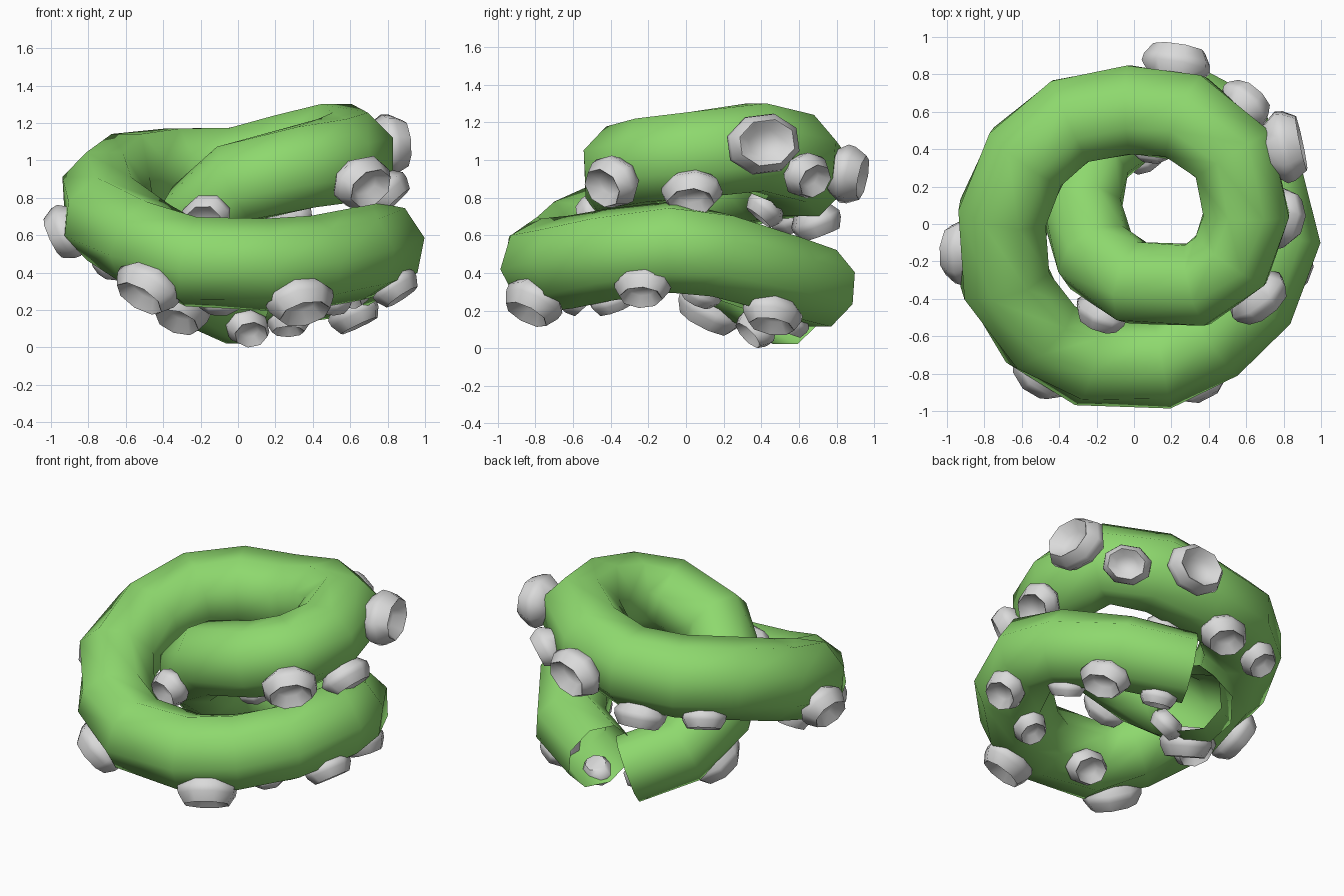
import bpy, bmesh, math
from mathutils import Vector

if "Cube" in bpy.data.objects:
    bpy.data.objects.remove(bpy.data.objects["Cube"])


def material(name, colour):
    m = bpy.data.materials.new(name)
    m.diffuse_color = (*colour, 1)
    m.use_nodes = True
    m.node_tree.nodes["Principled BSDF"].inputs["Base Color"].default_value = m.diffuse_color
    return m


GREEN = material("leaf green", (0.27, 0.69, 0.155))
GREY = material("light grey", (0.70, 0.70, 0.70))
SIDES = 8

# Centre line of the coil, from the outer open end to the inner open end
PATH = [Vector(p) for p in (
    (0.15, 0.71, 0.34), (0.50, 0.52, 0.40), (0.70, 0.16, 0.52), (0.755, -0.07, 0.56),
    (0.63, -0.40, 0.52), (0.41, -0.61, 0.48), (0.15, -0.745, 0.465), (-0.25, -0.735, 0.48),
    (-0.50, -0.59, 0.58), (-0.69, -0.30, 0.71), (-0.70, 0.06, 0.84), (-0.57, 0.36, 0.93),
    (-0.34, 0.55, 0.955), (-0.02, 0.61, 0.96), (0.28, 0.57, 1.03), (0.53, 0.37, 1.09),
    (0.60, 0.05, 1.05), (0.52, -0.19, 1.02), (0.34, -0.325, 0.985), (0.00, -0.315, 0.90),
    (-0.20, -0.18, 0.72), (-0.28, 0.08, 0.50), (-0.22, 0.36, 0.35), (0.04, 0.57, 0.23))]
N = len(PATH)


def tube_radius(i):
    return 0.215 + 0.042 * min(1, (i + 1) / 5, (N - 1 - i) / 9) - 0.01 * (3 < i < 9)


def ring(bm, centre, u, v, r, phase=0.5):
    return [bm.verts.new(centre + r * (u * math.cos(a) + v * math.sin(a)))
            for a in (math.tau * (k + phase) / SIDES for k in range(SIDES))]


def bridge(bm, a, b):
    for k in range(SIDES):
        j = (k + 1) % SIDES
        bm.faces.new((a[k], a[j], b[j], b[k]))


def finish(bm, name, mat, angle):
    me = bpy.data.meshes.new(name)
    bmesh.ops.recalc_face_normals(bm, faces=bm.faces)
    bm.to_mesh(me)
    bm.free()
    me.materials.append(mat)
    ob = bpy.data.objects.new(name, me)
    bpy.context.collection.objects.link(ob)
    bpy.ops.object.select_all(action='DESELECT')
    ob.select_set(True)
    bpy.context.view_layer.objects.active = ob
    bpy.ops.object.shade_smooth_by_angle(angle=math.radians(angle))
    return ob


# Coiled arm: slightly twisting octagon swept along the centre line, ends open
bm = bmesh.new()
last = None
for i, p in enumerate(PATH):
    t = (PATH[min(i + 1, N - 1)] - PATH[max(i - 1, 0)]).normalized()
    side = t.cross(Vector((0, 0, 1))).normalized()
    phase = max(-0.5, min(0.5, (i - 5) / 8))
    cur = ring(bm, p, side, side.cross(t), tube_radius(i), phase)
    if last:
        bridge(bm, last, cur)
    last = cur
finish(bm, "coiled_arm", GREEN, 80)

# Suckers: approximate place and radius, snapped to the arm surface
LOWER = ((-0.92, -0.15, 0.64, 0.15), (-0.50, -0.80, 0.32, 0.16), (0.34, -0.82, 0.25, 0.16),
         (-0.33, 0.09, 0.14, 0.16), (0.07, 0.33, 0.09, 0.11), (-0.10, -0.52, 0.24, 0.12),
         (0.27, 0.55, 0.14, 0.10), (0.62, 0.46, 0.20, 0.14), (0.83, -0.23, 0.36, 0.13),
         (0.60, 0.07, 0.30, 0.10), (0.50, -0.40, 0.28, 0.11), (-0.66, -0.20, 0.45, 0.12),
         (-0.51, 0.53, 0.78, 0.12))
UPPER = ((-0.14, 0.69, 0.70, 0.14), (0.24, 0.93, 0.93, 0.16),
         (0.65, 0.70, 0.90, 0.13), (0.84, 0.42, 1.11, 0.17), (0.67, -0.40, 0.90, 0.15),
         (-0.16, -0.42, 0.73, 0.13), (0.80, 0.03, 0.84, 0.14), (0.27, -0.22, 0.74, 0.11),
         (0.10, 0.42, 0.76, 0.11))
CUP = ((0.65, -0.6), (1.0, -0.1), (0.97, 0.15), (0.76, 0.55), (0.72, 0.53), (0.45, 0.15))


def nearest(p):
    best = None
    for i in range(N - 1):
        a, d = PATH[i], PATH[i + 1] - PATH[i]
        f = max(0, min(1, (p - a).dot(d) / d.length_squared))
        c = a + d * f
        if best is None or (p - c).length < (p - best[0]).length:
            best = (c, tube_radius(i + f), d)
    return best


for n, (x, y, z, r) in enumerate(LOWER + UPPER):
    p = Vector((x, y, z))
    c, tr, along = nearest(p)
    out = (p - c).normalized()
    base = c + out * (tr + (0.025 if n >= len(LOWER) else -0.005))
    u = (along - out * along.dot(out)).normalized()
    v = out.cross(u)
    bm = bmesh.new()
    last = None
    for rad, h in CUP:
        # Cups are a little longer along the arm than across it
        cur = ring(bm, base + out * h * r, u * 1.2, v * 0.98, rad * r)
        if last:
            bridge(bm, last, cur)
        else:
            bm.faces.new(cur)
        last = cur
    bm.faces.new(last)
    finish(bm, f"sucker_{n + 1}", GREY, 55)

# Stand the model on the ground
obs = list(bpy.context.collection.objects)
low = min(v.co.z for o in obs for v in o.data.vertices)
for o in obs:
    for v in o.data.vertices:
        v.co.z -= low
    o.data.update()
